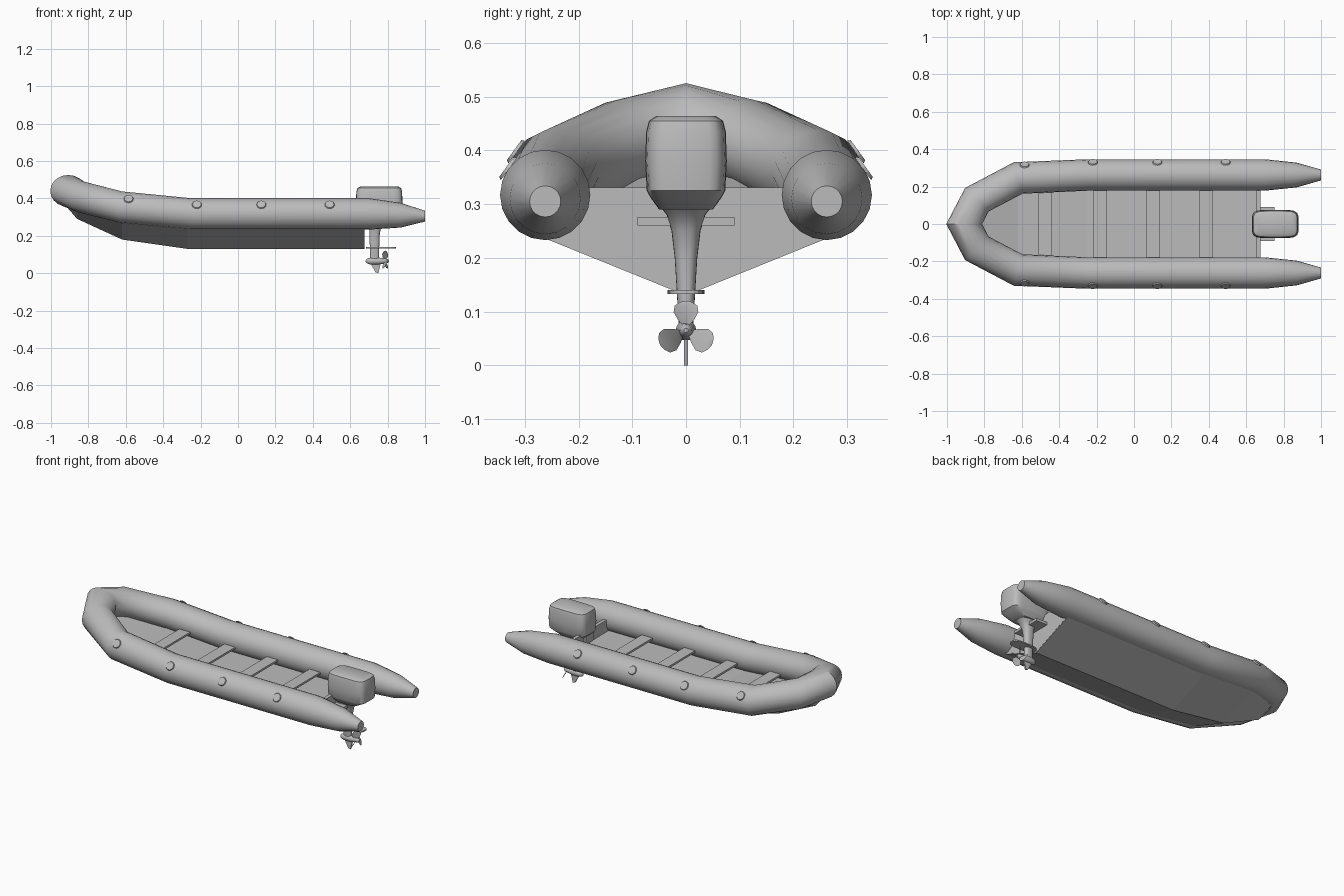
import bpy, bmesh
from math import sin, cos, pi, radians
from mathutils import Vector, Matrix

old = bpy.data.objects.get("Cube")
if old:
    bpy.data.objects.remove(old, do_unlink=True)

grey = bpy.data.materials.new("light grey")
grey.use_nodes = True
grey.diffuse_color = (0.5, 0.5, 0.5, 1)
grey.node_tree.nodes["Principled BSDF"].inputs["Base Color"].default_value = (0.5, 0.5, 0.5, 1)


def finish(name, bm, smooth=None):
    bmesh.ops.recalc_face_normals(bm, faces=bm.faces)
    mesh = bpy.data.meshes.new(name)
    bm.to_mesh(mesh)
    bm.free()
    mesh.materials.append(grey)
    ob = bpy.data.objects.new(name, mesh)
    bpy.context.collection.objects.link(ob)
    if smooth:
        bpy.ops.object.select_all(action='DESELECT')
        ob.select_set(True)
        bpy.context.view_layer.objects.active = ob
        bpy.ops.object.shade_smooth_by_angle(angle=radians(smooth))
    return ob


def loft(name, rings, smooth=None):
    """Skin a list of equal closed rings and cap both ends."""
    bm = bmesh.new()
    vs = [[bm.verts.new(p) for p in ring] for ring in rings]
    n = len(vs[0])
    for a, b in zip(vs, vs[1:]):
        for i in range(n):
            j = (i + 1) % n
            bm.faces.new((a[i], a[j], b[j], b[i]))
    bm.faces.new(vs[0])
    bm.faces.new(vs[-1])
    return finish(name, bm, smooth)


def box(name, lo, hi):
    lo, hi = Vector(lo), Vector(hi)
    bm = bmesh.new()
    bmesh.ops.create_cube(bm, size=1, matrix=Matrix.Translation((lo + hi) / 2)
                          @ Matrix.Diagonal((*(hi - lo), 1)))
    return finish(name, bm)


def rounded(x, y, hx, hy, z, power=0.5, n=24):
    """Horizontal rounded-rectangle ring."""
    def f(v):
        return abs(v) ** power * (1 if v > 0 else -1)
    return [(x + hx * f(cos(2 * pi * i / n)), y + hy * f(sin(2 * pi * i / n)), z)
            for i in range(n)]


# Inflated side tube: x, y, z, radius from the stern cone to the bow
half = [(1, .262, .305, .029), (.87, .262, .31, .066), (.70, .262, .317, .084),
        (-.25, .262, .317, .084), (-.62, .246, .352, .085),
        (-.84, .13, .408, .085), (-.908, 0, .44, .085)]
path = half + [(x, -y, z, r) for x, y, z, r in half[-2::-1]]
rings = []
for i, (x, y, z, r) in enumerate(path):
    here = Vector((x, y))
    before = here - Vector(path[i - 1][:2]) if i else None
    after = Vector(path[i + 1][:2]) - here if i < len(path) - 1 else None
    before, after = (before or after).normalized(), (after or before).normalized()
    t = (before + after).normalized()
    wide = r / t.dot(after)
    rings.append([(x - t.y * wide * cos(a), y + t.x * wide * cos(a), z + r * sin(a))
                  for a in (2 * pi * k / 20 for k in range(20))])
loft("side_tube", rings, 40)

# V-bottomed hull: x, keel height, chine half width, chine height
sections = [(.675, .13, .262, .236), (-.27, .13, .262, .236), (-.62, .18, .246, .27),
            (-.86, .29, .12, .335), (-.925, .365, .02, .37)]
loft("hull", [[(x, -w, c), (x, 0, k), (x, w, c), (x, 0, c + .004)]
              for x, k, w, c in sections])

# Floor rising into the bow
floor = [(.665, .215, .26), (-.25, .215, .26), (-.62, .2, .295), (-.82, .1, .355), (-.88, .02, .375)]
loft("floor", [[(x, -w, z), (x, w, z), (x, w, z - .012), (x, -w, z - .012)]
               for x, w, z in floor])

# Transom board
loft("transom", [[(x, -.2, .331), (x, .2, .331), (x, .25, .236), (x, 0, .132), (x, -.25, .236)]
                 for x in (.655, .676)])

# Cross seats
for i, x in enumerate((-.474, -.181, .102, .385)):
    z = .32 if i == 0 else .305
    box(f"cross_seat_{i + 1}", (x - .036, -.19, z - .012), (x + .036, .19, z))

# Round handle patches on the outer shoulders of the tubes
for side in (-1, 1):
    for i, (x, y, z) in enumerate(((-.585, .248, .348), (-.22, .262, .317),
                                   (.125, .262, .317), (.49, .262, .317))):
        normal = Vector((0, side * cos(radians(36)), sin(radians(36))))
        bm = bmesh.new()
        bmesh.ops.create_cone(bm, cap_ends=True, segments=16, radius1=.026, radius2=.023,
                              depth=.006, matrix=Matrix.Translation(Vector((x, side * y, z)) + normal * .086)
                              @ normal.to_track_quat('Z', 'Y').to_matrix().to_4x4())
        finish(f"{'far' if side > 0 else 'near'}_patch_{i + 1}", bm)

# Outboard engine cowl, from its underside to the top
cowl = [(.745, .07, .05, .29), (.75, .105, .066, .312), (.755, .122, .073, .325),
        (.755, .125, .076, .38), (.755, .122, .074, .435), (.755, .117, .069, .455),
        (.757, .1, .055, .464)]
loft("engine_cowl", [rounded(x, 0, hx, hy, z, .4) for x, hx, hy, z in cowl], 35)

# Engine leg flaring up into the cowl
leg = [(.73, .024, .013, .06), (.73, .025, .017, .135), (.73, .027, .021, .2),
       (.733, .032, .027, .25), (.738, .045, .036, .28), (.745, .065, .052, .3)]
loft("engine_leg", [rounded(x, 0, hx, hy, z, .8) for x, hx, hy, z in leg], 35)

# Clamp bracket on the transom, and splash plate
box("clamp_bracket", (.67, -.09, .26), (.75, .09, .276))
box("clamp_block", (.64, -.035, .27), (.72, .035, .335))
loft("splash_plate", [rounded(.765, 0, .08, .034, z, .6) for z in (.133, .14)])

# Gear housing and skeg
pod = [(.683, .004), (.69, .013), (.71, .019), (.75, .019), (.78, .014), (.8, .011), (.808, .004)]
loft("gear_housing", [[(x, r * cos(2 * pi * k / 16), .065 + r * sin(2 * pi * k / 16))
                       for k in range(16)] for x, r in pod], 40)
loft("skeg", [[(.705, y, .06), (.765, y, .06), (.75, y, 0), (.735, y, .005)]
              for y in (-.004, .004)])

# Three twisted propeller blades
outline = [(.008, .007), (.02, .02), (.034, .028), (.046, .024), (.053, .012), (.055, .003)]
for i in range(3):
    spin = Matrix.Rotation(2 * pi * i / 3, 3, 'X')
    rings = []
    for r, w in outline:
        pitch = radians(50 - 450 * r)
        across = Vector((sin(pitch), cos(pitch), 0)) * w
        thick = Vector((cos(pitch), -sin(pitch), 0)) * .0015
        mid = Vector((.787, 0, r))
        rings.append([spin @ (mid + a * across + b * thick) + Vector((0, 0, .065))
                      for a, b in ((-1, 0), (0, 1), (1, 0), (0, -1))])
    loft(f"propeller_blade_{i + 1}", rings, 40)
